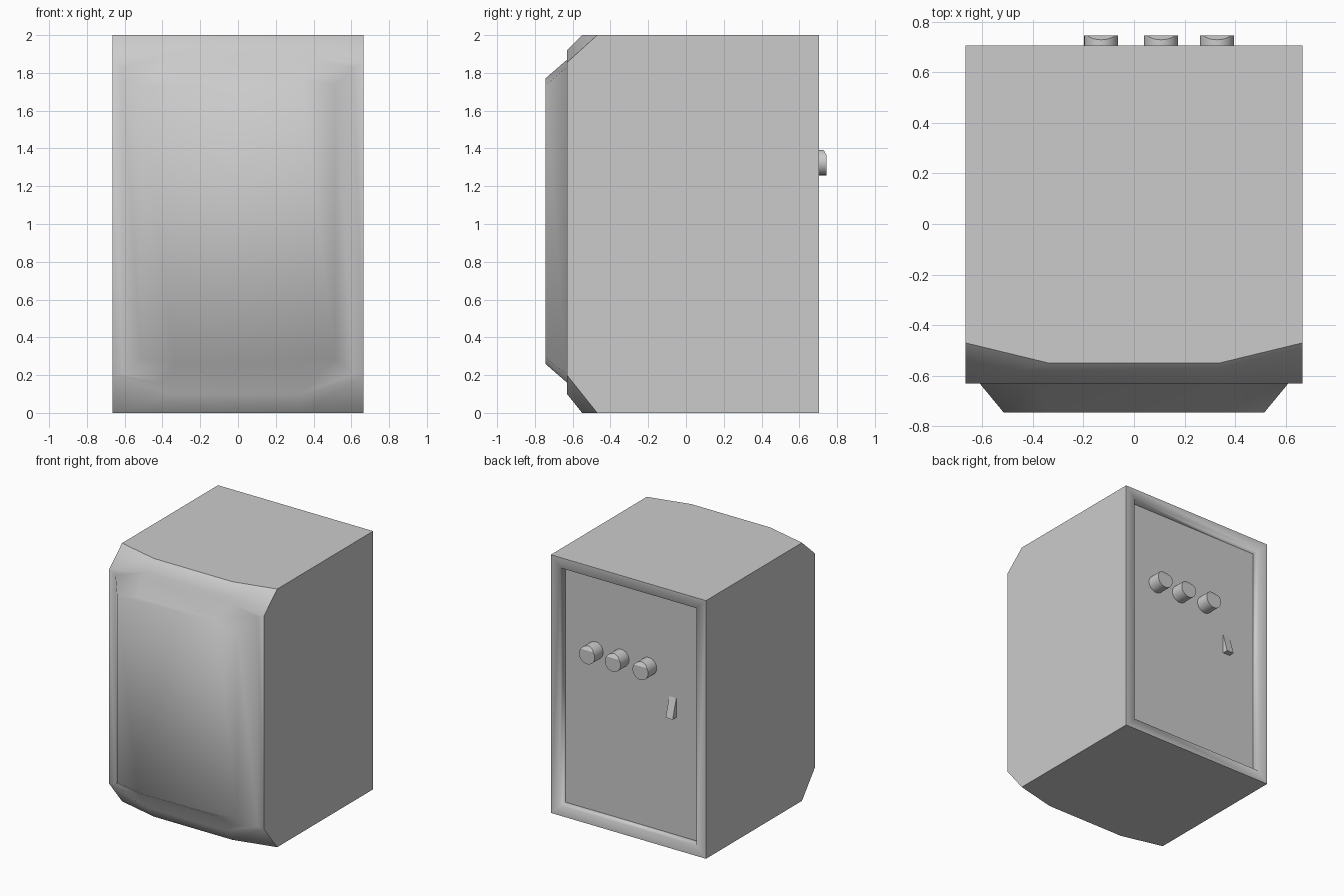
import bpy, bmesh
from mathutils import Vector

if "Cube" in bpy.data.objects:
    bpy.data.objects.remove(bpy.data.objects["Cube"])


def finish(bm, name):
    bmesh.ops.recalc_face_normals(bm, faces=bm.faces)
    me = bpy.data.meshes.new(name)
    bm.to_mesh(me)
    bm.free()
    ob = bpy.data.objects.new(name, me)
    bpy.context.collection.objects.link(ob)
    return ob


# cabinet: rings run anticlockwise as seen from the front
bm = bmesh.new()


def ring8(corner, mid):
    """corner / mid = (x, y, z_bottom, z_top); gives 8 mirrored points."""
    (cx, cy, cb, ct), (mx, my, mb, mt) = corner, mid
    pts = [(-cx, cy, cb), (-mx, my, mb), (mx, my, mb), (cx, cy, cb),
           (cx, cy, ct), (mx, my, mt), (-mx, my, mt), (-cx, cy, ct)]
    return [bm.verts.new(p) for p in pts]


def ring4(x, y, zb, zt):
    return [bm.verts.new(p) for p in
            [(-x, y, zb), (x, y, zb), (x, y, zt), (-x, y, zt)]]


def bridge(a, b, skip=()):
    n = len(a)
    return [bm.faces.new((a[i], a[(i + 1) % n], b[(i + 1) % n], b[i]))
            for i in range(n) if i not in skip]


# front: curved chamfer, flat rim, raised pad
edge = ring8((.665, -.47, 0, 2), (.335, -.55, 0, 2))
rim = ring8((.665, -.63, .2, 1.855), (.335, -.63, .1, 1.92))
base = ring8((.61, -.63, .205, 1.83), (.39, -.63, .16, 1.87))
pad = ring8((.515, -.745, .29, 1.735), (.335, -.745, .26, 1.77))
smooth = bridge(edge, rim, skip=(3, 7)) + bridge(rim, base) + bridge(base, pad)
smooth.append(bm.faces.new(pad))

# back: frame around a recessed panel
back = ring4(.665, .705, 0, 2)
opening = ring4(.585, .705, .08, 1.92)
floor = ring4(.585, .64, .08, 1.92)
smooth += bridge(back, opening) + bridge(opening, floor)
flat = [bm.faces.new(floor)]

# flat sides, top and bottom
flat.append(bm.faces.new([edge[3], rim[3], rim[4], edge[4], back[2], back[1]]))
flat.append(bm.faces.new([edge[0], rim[0], rim[7], edge[7], back[3], back[0]]))
flat.append(bm.faces.new(edge[0:4] + [back[1], back[0]]))
flat.append(bm.faces.new(edge[4:8] + [back[3], back[2]]))
for f in smooth:
    f.smooth = True
for f in flat:
    for e in f.edges:
        e.smooth = False
finish(bm, "cabinet")

# knobs: round studs with a slanted cut at the top of the cap
for i, x in enumerate((-.13, .107, .328)):
    bpy.ops.mesh.primitive_cylinder_add(vertices=32, radius=.067, depth=.115,
                                        location=(0, 0, 0))
    knob = bpy.context.object
    knob.name = f"knob_{i + 1}"
    bm = bmesh.new()
    bm.from_mesh(knob.data)
    for v in bm.verts:
        v.co = Vector((x + v.co.x, .6875 + v.co.z, 1.325 - v.co.y))
    cut = bmesh.ops.bisect_plane(bm, geom=bm.verts[:] + bm.edges[:] + bm.faces[:],
                                 plane_co=(0, .745, 1.363),
                                 plane_no=(0, .029, .017), clear_outer=True)
    bmesh.ops.holes_fill(bm, edges=[e for e in bm.edges if e.is_boundary])
    bmesh.ops.recalc_face_normals(bm, faces=bm.faces)
    bm.to_mesh(knob.data)
    bm.free()
    bpy.ops.object.shade_smooth_by_angle()

# rocker switch: wedge that stands out at its lower end
bm = bmesh.new()
profile = [(.63, .99), (.685, .99), (.64, 1.14), (.63, 1.14)]
left, right = [[bm.verts.new((x, y, z)) for y, z in profile] for x in (-.365, -.305)]
bridge(left, right)
bm.faces.new(left)
bm.faces.new(right)
finish(bm, "rocker_switch")
